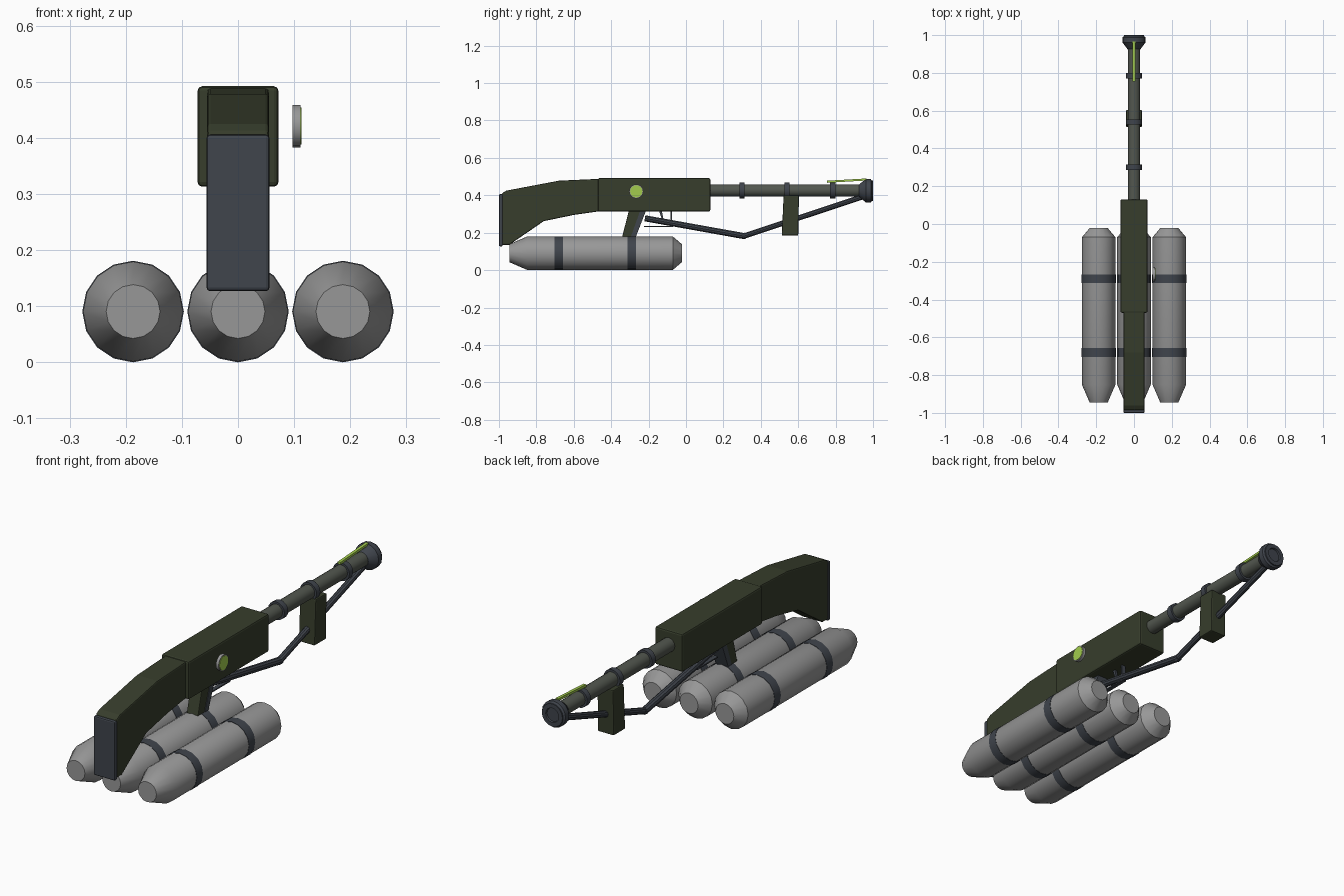
import bpy, bmesh, math
from mathutils import Vector

if "Cube" in bpy.data.objects:
    bpy.data.objects.remove(bpy.data.objects["Cube"])


def mat(name, rgb):
    m = bpy.data.materials.new(name)
    m.diffuse_color = (*rgb, 1)
    m.use_nodes = True
    m.node_tree.nodes["Principled BSDF"].inputs["Base Color"].default_value = m.diffuse_color
    return m


OLIVE = mat("dark olive", (0.038, 0.047, 0.025))
SLATE = mat("slate grey", (0.050, 0.058, 0.072))
STEEL = mat("barrel grey", (0.085, 0.095, 0.078))
TANK = mat("tank grey", (0.31, 0.31, 0.31))
LIME = mat("lime green", (0.36, 0.60, 0.075))


def finish(name, bm, material, bevel=0, smooth=False):
    bmesh.ops.recalc_face_normals(bm, faces=bm.faces)
    me = bpy.data.meshes.new(name)
    bm.to_mesh(me)
    bm.free()
    me.materials.append(material)
    ob = bpy.data.objects.new(name, me)
    bpy.context.collection.objects.link(ob)
    if bevel:
        b = ob.modifiers.new("bevel", 'BEVEL')
        b.width, b.segments, b.limit_method = bevel, 2, 'ANGLE'
        b.angle_limit = math.radians(40)
    if smooth:
        bpy.ops.object.select_all(action='DESELECT')
        ob.select_set(True)
        bpy.context.view_layer.objects.active = ob
        bpy.ops.object.shade_smooth_by_angle(angle=math.radians(30))
    return ob


def slab(name, profile, half, material, bevel=0, x=0):
    """Extrude a (y, z) outline across x."""
    bm = bmesh.new()
    f = bm.faces.new([bm.verts.new((x - half, y, z)) for y, z in profile])
    g = bmesh.ops.extrude_face_region(bm, geom=[f])
    for v in g['geom']:
        if isinstance(v, bmesh.types.BMVert):
            v.co.x += 2 * half
    return finish(name, bm, material, bevel)


def rect(y0, y1, z0, z1):
    return [(y0, z0), (y1, z0), (y1, z1), (y0, z1)]


def lathe(name, stations, origin, axis, material, n=16):
    """Stack rings of (distance, radius) along an axis and cap the ends."""
    rot = Vector(axis).to_track_quat('Z', 'Y')
    bm = bmesh.new()
    rings = []
    for d, r in stations:
        rings.append([bm.verts.new(Vector(origin) + rot @ Vector(
            (r * math.cos(2 * math.pi * i / n), r * math.sin(2 * math.pi * i / n), d)))
            for i in range(n)])
    for a, b in zip(rings, rings[1:]):
        for i in range(n):
            bm.faces.new((a[i], a[(i + 1) % n], b[(i + 1) % n], b[i]))
    bm.faces.new(rings[0])
    bm.faces.new(rings[-1])
    return finish(name, bm, material, smooth=True)


def rod(name, p, q, r, material, n=10):
    d = Vector(q) - Vector(p)
    return lathe(name, [(0, r), (d.length, r)], p, d, material, n)


Y = (0, 1, 0)

# stock, butt plate and receiver
slab("stock", [(-0.985, 0.41), (-0.96, 0.425), (-0.68, 0.478), (-0.46, 0.488), (-0.46, 0.315),
               (-0.60, 0.295), (-0.76, 0.262), (-0.945, 0.135), (-0.985, 0.135)], 0.055, OLIVE, 0.006)
slab("butt_plate", rect(-1.0, -0.98, 0.127, 0.406), 0.056, SLATE, 0.006)
slab("receiver", rect(-0.47, 0.13, 0.313, 0.492), 0.072, OLIVE, 0.008)

# barrel, clamps and muzzle
lathe("barrel", [(0.10, 0.033), (0.97, 0.033)], (0, 0, 0.426), Y, STEEL)
for i, y in enumerate((0.30, 0.54, 0.785)):
    lathe(f"barrel_ring_{i + 1}", [(y - 0.014, 0.043), (y + 0.014, 0.043)], (0, 0, 0.426), Y, SLATE)
lathe("muzzle", [(0.925, 0.034), (0.962, 0.062), (0.988, 0.062), (0.994, 0.054),
                 (1.0, 0.054), (1.0, 0.034), (0.992, 0.032)], (0, 0, 0.424), Y, SLATE)
slab("front_sight", [(0.755, 0.467), (0.965, 0.479), (0.965, 0.490), (0.755, 0.478)], 0.007, LIME)

# fore grip and fuel hose
slab("fore_grip", [(0.512, 0.185), (0.600, 0.185), (0.604, 0.40), (0.522, 0.40)], 0.042, OLIVE, 0.005)
bend = (0, 0.31, 0.182)
rod("hose_rear", (0, -0.22, 0.277), bend, 0.017, SLATE)
rod("hose_front", bend, (0, 0.95, 0.394), 0.015, SLATE)
rod("hose_joint", (0, 0.302, 0.181), (0, 0.318, 0.184), 0.017, SLATE)

# pistol grip, trigger and guard
slab("pistol_grip", [(-0.305, 0.32), (-0.22, 0.32), (-0.275, 0.175), (-0.342, 0.175)], 0.030, OLIVE, 0.004)
slab("grip_strap", [(-0.245, 0.318), (-0.214, 0.318), (-0.268, 0.178), (-0.295, 0.178)], 0.033, SLATE)
slab("trigger_guard", rect(-0.225, -0.07, 0.231, 0.237), 0.010, SLATE)
slab("guard_front", rect(-0.082, -0.074, 0.231, 0.32), 0.010, SLATE)
slab("trigger", [(-0.145, 0.32), (-0.130, 0.32), (-0.118, 0.262), (-0.126, 0.262)], 0.006, SLATE)

# three tanks with straps
for side, x in (("left", -0.187), ("middle", 0), ("right", 0.187)):
    lathe(f"tank_{side}", [(-0.945, 0.048), (-0.85, 0.089), (-0.07, 0.089), (-0.022, 0.048)],
          (x, 0, 0.0905), Y, TANK)
    for i, y in enumerate((-0.68, -0.29)):
        lathe(f"tank_{side}_strap_{i + 1}", [(y - 0.023, 0.0905), (y + 0.023, 0.0905)],
              (x, 0, 0.0905), Y, SLATE)

# pressure gauge on the right side
lathe("gauge_body", [(0, 0.038), (0.014, 0.038)], (0.097, -0.266, 0.421), (1, 0, 0), TANK)
lathe("gauge_face", [(0, 0.033), (0.003, 0.033)], (0.110, -0.266, 0.421), (1, 0, 0), LIME)
